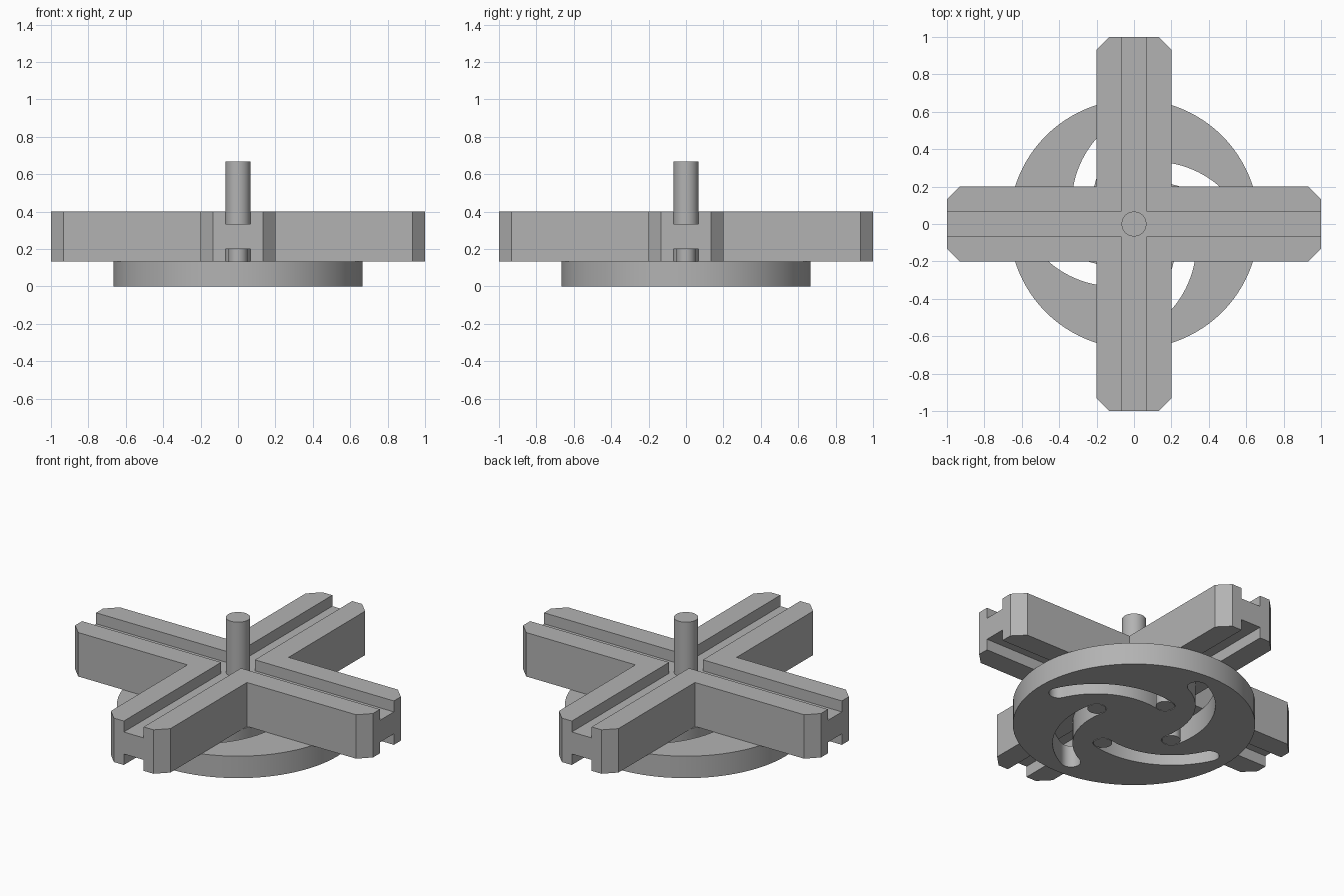
import bpy, bmesh, math
from mathutils import Vector, Matrix

cube = bpy.data.objects.get("Cube")
if cube:
    bpy.data.objects.remove(cube, do_unlink=True)

U = 1 / 15  # design module

grey = bpy.data.materials.new("plain_grey")
grey.use_nodes = True
grey.diffuse_color = (0.45, 0.45, 0.45, 1)
grey.node_tree.nodes["Principled BSDF"].inputs["Base Color"].default_value = (0.45, 0.45, 0.45, 1)


def turn(points, k):
    """Rotate 2D points by k quarter turns about the centre."""
    m = Matrix.Rotation(k * math.pi / 2, 2)
    return [m @ Vector(p) for p in points]


def prisms(name, outlines, z0, z1):
    """One object made of upright prisms, one for each outline."""
    bm = bmesh.new()
    for outline in outlines:
        face = bm.faces.new([bm.verts.new((p[0], p[1], z0)) for p in outline])
        top = bmesh.ops.extrude_face_region(bm, geom=[face])["geom"]
        bmesh.ops.translate(bm, vec=(0, 0, z1 - z0),
                            verts=[v for v in top if isinstance(v, bmesh.types.BMVert)])
    bmesh.ops.recalc_face_normals(bm, faces=bm.faces)
    mesh = bpy.data.meshes.new(name)
    bm.to_mesh(mesh)
    bm.free()
    mesh.materials.append(grey)
    obj = bpy.data.objects.new(name, mesh)
    bpy.context.collection.objects.link(obj)
    return obj


def select(obj):
    bpy.ops.object.select_all(action='DESELECT')
    obj.select_set(True)
    bpy.context.view_layer.objects.active = obj


def cut(obj, cutter):
    cutter.hide_render = True
    mod = obj.modifiers.new("cut", 'BOOLEAN')
    mod.operation, mod.solver, mod.object = 'DIFFERENCE', 'EXACT', cutter
    select(obj)
    bpy.ops.object.modifier_apply(modifier=mod.name)
    bpy.data.objects.remove(cutter, do_unlink=True)


def smooth(obj):
    select(obj)
    bpy.ops.object.shade_smooth_by_angle(angle=math.radians(30))


def arc(c, r, a0, a1, n):
    return [Vector((c[0] + r * math.cos(a0 + (a1 - a0) * i / n),
                    c[1] + r * math.sin(a0 + (a1 - a0) * i / n))) for i in range(n + 1)]


def circle(c, r, n):
    return arc(c, r, 0, 2 * math.pi, n)[:-1]


def plus(half, length, chamfer=0):
    """Outline of a four-armed cross with optional cut corners at the tips."""
    arm = [(half, -half), (length - chamfer, -half)]
    if chamfer:
        arm += [(length, chamfer - half), (length, half - chamfer)]
    arm += [(length - chamfer, half)]
    return [p for k in range(4) for p in turn(arm, k)]


# Cross with a channel along the top and the underside of each arm
cross = prisms("cross_frame", [plus(3 * U, 1, U)], 2 * U, 6 * U)
cut(cross, prisms("top_channel", [plus(U, 1.1)], 5 * U, 7 * U))
cut(cross, prisms("bottom_channel", [plus(U, 1.1)], U, 3 * U))

# Round plate with four curved slots
plate = prisms("slotted_disc", [circle((0, 0), 10 * U, 96)], 0, 2 * U)
inner, outer = Vector((0, 4 * U)), Vector((8.1 * U, 0))
sag, half_width = 1.6 * U, 0.82 * U
chord = outer - inner
radius = (chord.length ** 2 / 4 + sag ** 2) / (2 * sag)
normal = Vector((-chord.y, chord.x)).normalized()
centre = (inner + outer) / 2 - normal * (radius - sag)
a0, a1 = (math.atan2(*(p - centre).yx) for p in (inner, outer))
slot = (arc(centre, radius + half_width, a0, a1, 24)
        + arc(outer, half_width, a1, a1 - math.pi, 10)[1:-1]
        + arc(centre, radius - half_width, a1, a0, 24)
        + arc(inner, half_width, a0 + math.pi, a0, 10)[1:-1])
cut(plate, prisms("slot_cutter", [turn(slot, k) for k in range(4)], -U, 3 * U))
smooth(plate)

# Follower pins at the inner ends of the slots
pins = prisms("follower_pins", [turn(circle(inner, 0.77 * U, 32), k) for k in range(4)], 0, 3 * U)
smooth(pins)

# Central upright shaft
shaft = prisms("centre_shaft", [circle((0, 0), U, 40)], 0, 10 * U)
smooth(shaft)
